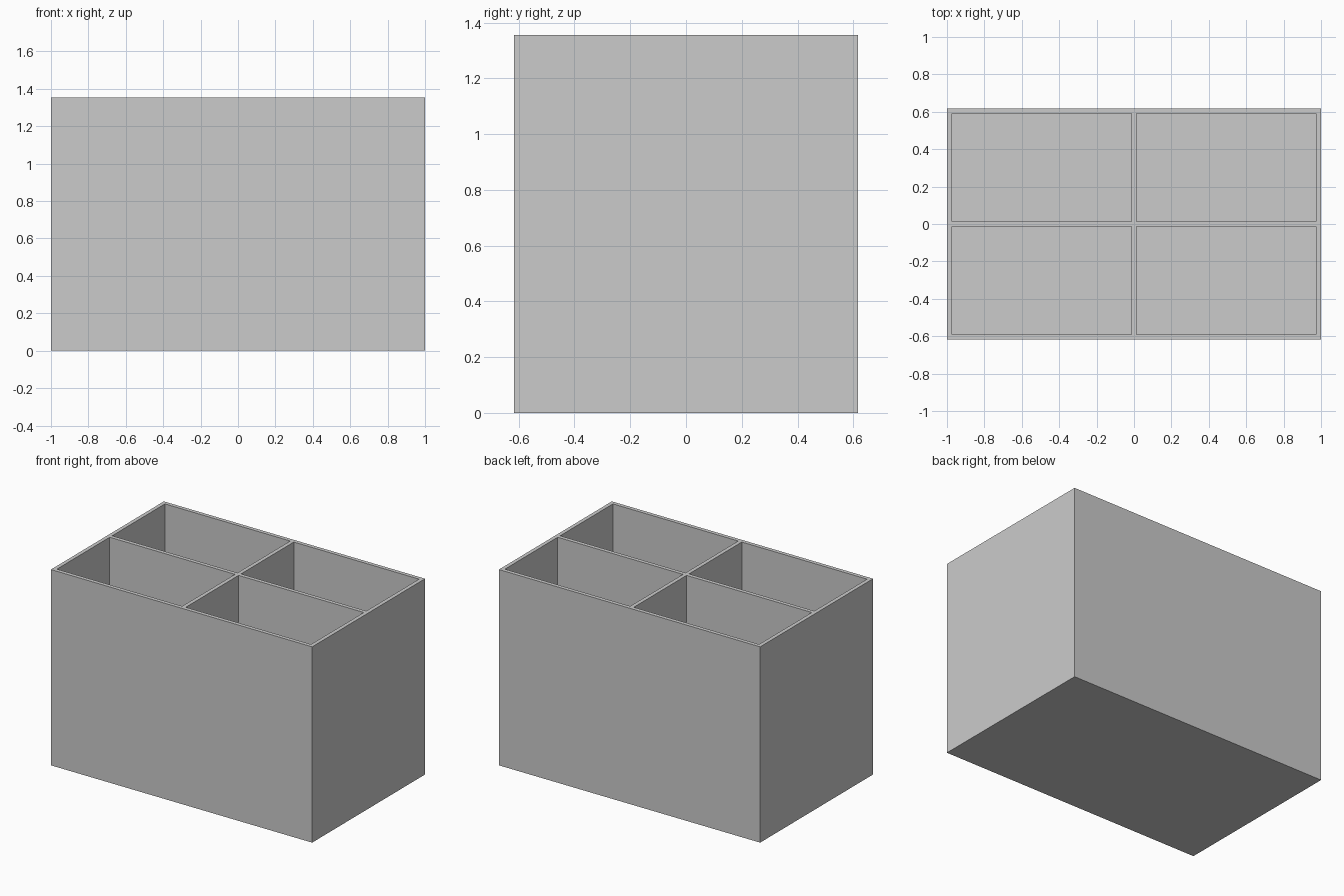
import bpy
import bmesh
from mathutils import Vector

if "Cube" in bpy.data.objects:
    bpy.data.objects.remove(bpy.data.objects["Cube"], do_unlink=True)

WIDTH, DEPTH, HEIGHT = 2.0, 1.235, 1.355
WALL = 0.027
FLOOR = 0.027

# Flat grey material
grey = bpy.data.materials.new("light_grey")
grey.use_nodes = True
colour = (0.6, 0.6, 0.6, 1)
grey.diffuse_color = colour
grey.node_tree.nodes["Principled BSDF"].inputs["Base Color"].default_value = colour

# Solid outer block standing on the ground
bm = bmesh.new()
bmesh.ops.create_cube(bm, size=1)
bmesh.ops.scale(bm, vec=(WIDTH, DEPTH, HEIGHT), verts=bm.verts)
bmesh.ops.translate(bm, vec=(0, 0, HEIGHT / 2), verts=bm.verts)


def top_faces():
    return [f for f in bm.faces
            if all(abs(v.co.z - HEIGHT) < 1e-4 for v in f.verts)]


# Slice only the top into rim, dividers and four openings
for axis, size in ((Vector((1, 0, 0)), WIDTH), (Vector((0, 1, 0)), DEPTH)):
    for offset in (size / 2 - WALL, WALL / 2):
        for side in (-1, 1):
            faces = top_faces()
            edges = {e for f in faces for e in f.edges}
            verts = {v for f in faces for v in f.verts}
            bmesh.ops.bisect_plane(bm, geom=faces + list(edges) + list(verts),
                                   plane_co=axis * offset * side, plane_no=axis)

# Sink the four openings down to the floor
cells = [f for f in top_faces() if f.calc_area() > 0.2]
result = bmesh.ops.extrude_face_region(bm, geom=cells)
sunk = [g for g in result["geom"] if isinstance(g, bmesh.types.BMVert)]
bmesh.ops.translate(bm, vec=(0, 0, FLOOR - HEIGHT), verts=sunk)
bmesh.ops.delete(bm, geom=[f for f in cells if f.is_valid], context="FACES_ONLY")
bmesh.ops.recalc_face_normals(bm, faces=bm.faces)

mesh = bpy.data.meshes.new("divided_box")
bm.to_mesh(mesh)
bm.free()
mesh.materials.append(grey)
box = bpy.data.objects.new("divided_box", mesh)
bpy.context.scene.collection.objects.link(box)
